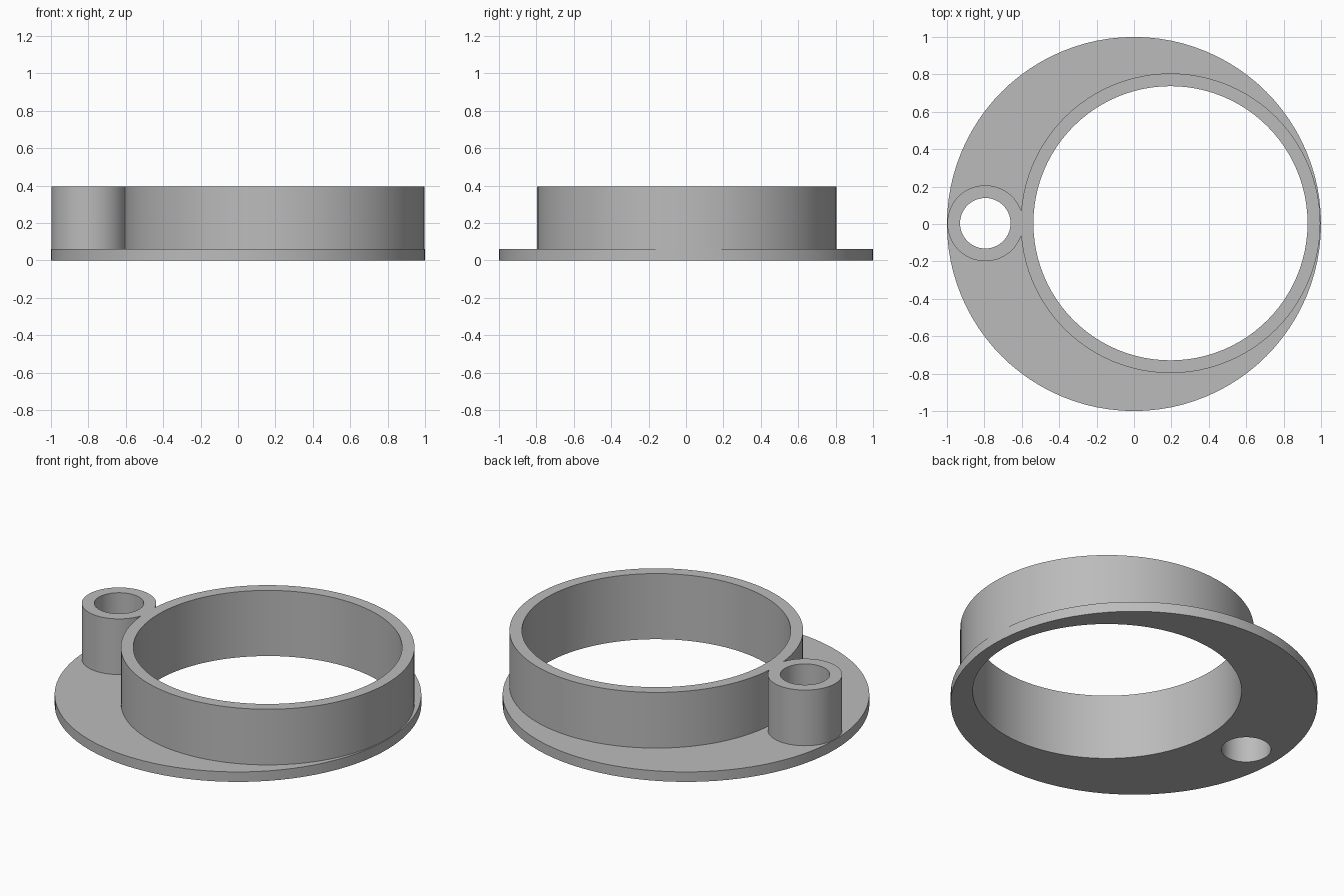
import bpy

old = bpy.data.objects.get("Cube")
if old:
    bpy.data.objects.remove(old, do_unlink=True)

SEGMENTS = 96
DISC_TOP, HEIGHT = 0.06, 0.395
LARGE = (0.195, 0.004)    # centre of the large collar
SMALL = (-0.795, 0.004)   # centre of the small tube

grey = bpy.data.materials.new("plain grey")
grey.use_nodes = True
colour = (0.5, 0.5, 0.5, 1)
grey.diffuse_color = colour
grey.node_tree.nodes["Principled BSDF"].inputs["Base Color"].default_value = colour


def cylinder(name, centre, radius, bottom, top):
    bpy.ops.mesh.primitive_cylinder_add(
        vertices=SEGMENTS, radius=radius, depth=top - bottom,
        location=(*centre, (bottom + top) / 2))
    obj = bpy.context.object
    obj.name = name
    obj.data.materials.append(grey)
    return obj


def combine(body, tool, operation):
    mod = body.modifiers.new(operation.lower(), "BOOLEAN")
    mod.operation, mod.solver, mod.object = operation, "EXACT", tool
    bpy.context.view_layer.objects.active = body
    bpy.ops.object.modifier_apply(modifier=mod.name)
    bpy.data.objects.remove(tool, do_unlink=True)


# Flat disc carrying the large collar and the small tube
body = cylinder("flanged_collar", (0, 0), 1.0, 0, DISC_TOP)
combine(body, cylinder("large_collar", LARGE, 0.801, 0.02, HEIGHT), "UNION")
combine(body, cylinder("small_tube", SMALL, 0.203, 0.02, HEIGHT), "UNION")

# Through holes
combine(body, cylinder("large_bore", LARGE, 0.733, -0.1, 0.5), "DIFFERENCE")
combine(body, cylinder("small_bore", SMALL, 0.135, -0.1, 0.5), "DIFFERENCE")

# Smooth round walls with crisp rims
bpy.ops.object.select_all(action="DESELECT")
body.select_set(True)
bpy.context.view_layer.objects.active = body
bpy.ops.object.shade_smooth_by_angle(angle=0.5)
